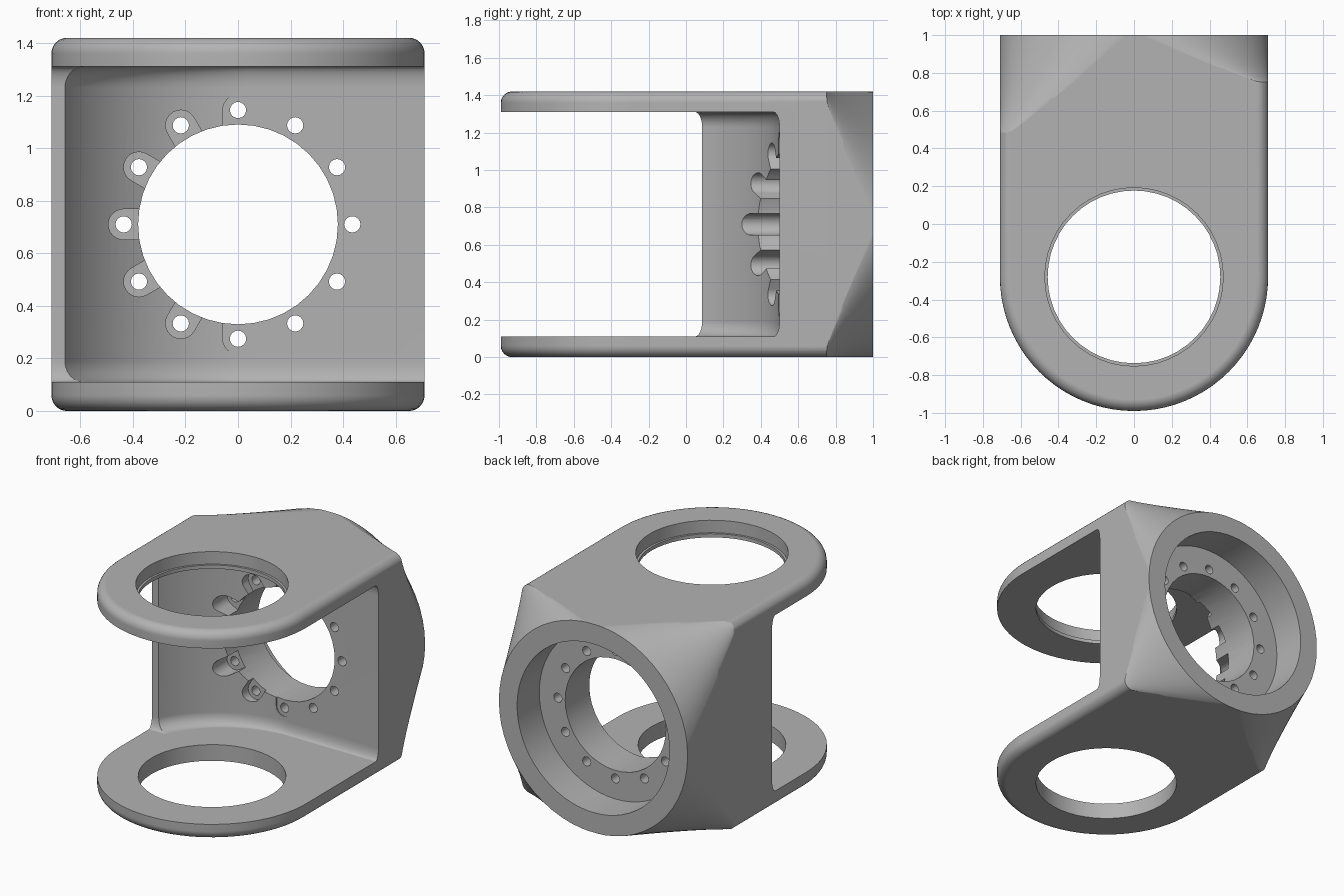
import bpy, bmesh
from math import sin, cos, pi, radians

if "Cube" in bpy.data.objects:
    bpy.data.objects.remove(bpy.data.objects["Cube"])

HALF = 0.71          # half width and half height
ARM_Y = -0.28        # centre of the rounded arm ends
ARM = 0.11           # arm thickness
HEIGHT = 2 * HALF

grey = bpy.data.materials.new("light_grey")
grey.use_nodes = True
grey.diffuse_color = (0.45, 0.45, 0.45, 1)
grey.node_tree.nodes["Principled BSDF"].inputs["Base Color"].default_value = (0.45, 0.45, 0.45, 1)


def loft(name, rings):
    """Closed solid through rings with equal point counts."""
    bm = bmesh.new()
    loops = [[bm.verts.new(p) for p in ring] for ring in rings]
    n = len(loops[0])
    for a, b in zip(loops, loops[1:]):
        for i in range(n):
            j = (i + 1) % n
            bm.faces.new((a[i], a[j], b[j], b[i]))
    bm.faces.new(loops[0])
    bm.faces.new(loops[-1])
    bmesh.ops.recalc_face_normals(bm, faces=bm.faces)
    mesh = bpy.data.meshes.new(name)
    bm.to_mesh(mesh)
    bm.free()
    mesh.materials.append(grey)
    obj = bpy.data.objects.new(name, mesh)
    bpy.context.collection.objects.link(obj)
    return obj


def prism_y(name, outline, y0, y1):
    return loft(name, [[(x, y, z) for x, z in outline] for y in (y0, y1)])


def circle(cx, cy, r, n):
    return [(cx + r * cos(2 * pi * i / n), cy + r * sin(2 * pi * i / n)) for i in range(n)]


def combine(target, tool, operation):
    mod = target.modifiers.new(operation.lower(), "BOOLEAN")
    mod.operation = operation
    mod.solver = "EXACT"
    mod.object = tool
    bpy.context.view_layer.objects.active = target
    bpy.ops.object.modifier_apply(modifier=mod.name)
    bpy.data.objects.remove(tool)


# Body: rounded-end slab with softened upper and lower edges
def stadium(off, z):
    r = HALF - off
    end = [(r * cos(pi + pi * i / 40), ARM_Y + r * sin(pi + pi * i / 40), z) for i in range(41)]
    return end + [(r, 1.2, z), (-r, 1.2, z)]


ROUND = 0.06
steps = [i * pi / 12 for i in range(7)]
low = [(ROUND * (1 - sin(a)), ROUND * (1 - cos(a))) for a in steps]
rings = [stadium(o, z) for o, z in low] + [stadium(o, HEIGHT - z) for o, z in reversed(low)]
body = loft("yoke_bracket", rings)


# Rear envelope: square section turning into the round housing
def section(y):
    size, pts = HALF + 0.002, []
    for q in range(4):
        sx, sz = (1, -1, -1, 1)[q], (1, 1, -1, -1)[q]
        start = 0.74 if sx > 0 else 0.46
        u = min(max((y - start) / (1 - start), 0), 1)
        r = 0.02 + 0.69 * u ** 0.85
        for i in range(15):
            a = q * pi / 2 + i * pi / 28
            pts.append((sx * (size - r) + r * cos(a), y, HALF + sz * (size - r) + r * sin(a)))
    return pts


stations = [-1.2] + [0.46 + 0.54 * i / 27 for i in range(28)]
combine(body, loft("rear_envelope", [section(y) for y in stations]), "INTERSECT")


# Space between the arms: curved on one side, flat on the other, filleted
def gap(off, z):
    pts = [(1.2, -1.3, z), (1.2, 0.5 - 0.4 * off, z)]
    for i in range(25):
        t = i / 24
        a = radians(90 + 62 * t)
        r = 0.78 - off * (0.4 + 0.6 * t)
        pts.append((0.03 + r * cos(a), ARM_Y + r * sin(a), z))
    return pts + [(-1.2, pts[-1][1], z), (-1.2, -1.3, z)]


FILLET = 0.08
low = [(FILLET * (1 - sin(a)), ARM + FILLET * (1 - cos(a))) for a in steps]
rings = [gap(o, z) for o, z in low] + [gap(o, HEIGHT - z) for o, z in reversed(low)]
combine(body, loft("arm_gap", rings), "DIFFERENCE")

# Arm holes; the upper one has a thin lip at its lower edge
for r, z0, z1 in ((0.457, -0.1, 0.5), (0.457, 1, 1.6), (0.472, 1.335, 1.6)):
    hole = [[(x, y, z) for x, y in circle(0, ARM_Y, r, 48)] for z in (z0, z1)]
    combine(body, loft("arm_hole", hole), "DIFFERENCE")

# Rear bore and the through hole
combine(body, prism_y("rear_bore", circle(0, HALF, 0.575, 64), 0.76, 1.3), "DIFFERENCE")
combine(body, prism_y("through_hole", circle(0, HALF, 0.38, 40), -0.1, 1.2), "DIFFERENCE")

# Ring of bolt holes, with open slots where the wall is thick
for k in range(12):
    a = k * pi / 6
    cx, cz = 0.435 * cos(a), HALF + 0.435 * sin(a)
    combine(body, prism_y("bolt_hole", circle(cx, cz, 0.031, 16), -0.1, 0.9), "DIFFERENCE")
    if 3 <= k <= 9:
        w = 0.058
        slot = [(cx + w * cos(a + b), cz + w * sin(a + b))
                for b in [-pi / 2 + pi * i / 12 for i in range(13)]]
        for x, z in (slot[-1], slot[0]):
            slot.append((x - 0.13 * cos(a), z - 0.13 * sin(a)))
        combine(body, prism_y("bolt_slot", slot, -0.1, 0.503), "DIFFERENCE")

# Smooth shading with crisp edges
bpy.ops.object.select_all(action="DESELECT")
body.select_set(True)
bpy.context.view_layer.objects.active = body
bpy.ops.object.shade_smooth_by_angle(angle=radians(30))
weighted = body.modifiers.new("weighted_normals", "WEIGHTED_NORMAL")
weighted.keep_sharp = True
